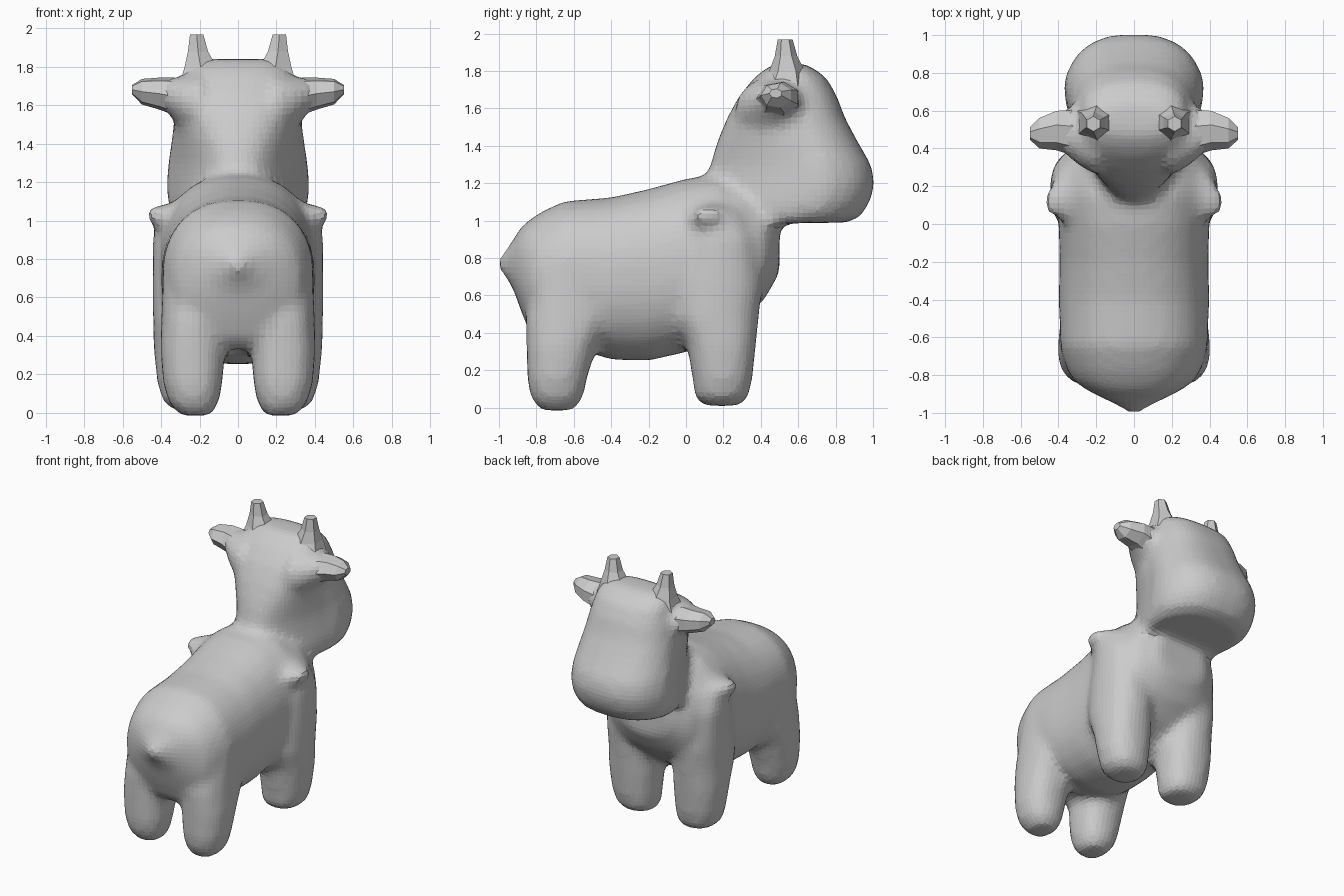
import bpy, bmesh, math
from mathutils import Vector

if "Cube" in bpy.data.objects:
    bpy.data.objects.remove(bpy.data.objects["Cube"])


def spow(v, p):
    return math.copysign(abs(v) ** p, v)


def ring(c, u, v, n=28, e=2.3, taper=0.0):
    """Superellipse ring round c with half axes u, v; taper narrows u on the -v half."""
    c, u, v = Vector(c), Vector(u), Vector(v)
    pts = []
    for i in range(n):
        a = 2 * math.pi * (i + 0.5) / n
        s, t = spow(math.cos(a), 2 / e), spow(math.sin(a), 2 / e)
        pts.append(c + u * s * (1 - taper * max(0, 0.35 - t) / 1.35) + v * t)
    return pts


def loft(name, rings):
    """Closed skin through a list of rings."""
    bm = bmesh.new()
    rows = [[bm.verts.new(p) for p in r] for r in rings]
    n = len(rows[0])
    for a, b in zip(rows, rows[1:]):
        for i in range(n):
            j = (i + 1) % n
            bm.faces.new((a[i], a[j], b[j], b[i]))
    bm.faces.new(rows[0])
    bm.faces.new(rows[-1])
    bmesh.ops.recalc_face_normals(bm, faces=bm.faces)
    me = bpy.data.meshes.new(name)
    bm.to_mesh(me)
    bm.free()
    ob = bpy.data.objects.new(name, me)
    bpy.context.collection.objects.link(ob)
    return ob


# torso with pointed tail: y, centre z, half width, half height
torso = [(-1.01, .77, .015, .015), (-.96, .77, .09, .075), (-.92, .765, .17, .14),
         (-.88, .74, .25, .23), (-.83, .70, .32, .31), (-.77, .69, .355, .36),
         (-.65, .72, .39, .385), (-.40, .69, .40, .435), (-.20, .71, .395, .46),
         (0, .76, .40, .465), (.15, .80, .41, .445), (.30, .83, .40, .37),
         (.42, .85, .34, .27), (.50, .87, .2, .15)]
parts = [loft("torso", [ring((0, y, z), (w, 0, 0), (0, 0, h)) for y, z, w, h in torso])]

# neck and head, horizontal slices: z, back y, front y, half width, taper to the back
head = [(.90, .12, .40, .25, .3), (.985, .12, .50, .30, .3), (.99, .12, .86, .31, .3),
        (1.02, .12, .93, .355, .4), (1.1, .10, .985, .385, .5), (1.2, .10, 1.01, .39, .55),
        (1.3, .13, .99, .38, .5), (1.42, .165, .92, .36, .35), (1.55, .22, .85, .335, .1),
        (1.66, .28, .81, .31, 0), (1.76, .36, .755, .28, 0), (1.81, .42, .69, .25, 0),
        (1.84, .48, .63, .19, 0)]
parts.append(loft("head", [ring((0, (a + b) / 2, z), (w, 0, 0), (0, (b - a) / 2, 0), e=2.6, taper=t)
                           for z, a, b, w, t in head]))

# legs: centre x, centre y, z, half sizes in x and y
front_leg = [(.23, .19, .01, .10, .10), (.245, .19, .06, .145, .145), (.255, .195, .15, .165, .16),
             (.26, .19, .33, .18, .185), (.26, .165, .48, .183, .225), (.26, .18, .65, .185, .23),
             (.26, .20, .9, .185, .19), (.27, .18, 1.05, .15, .12)]
back_leg = [(.22, -.69, -.015, .08, .09), (.23, -.69, .05, .13, .14), (.235, -.69, .15, .155, .16),
            (.235, -.665, .33, .17, .19), (.225, -.62, .48, .175, .24), (.21, -.6, .8, .18, .2)]
for label, rows in (("front_leg", front_leg), ("back_leg", back_leg)):
    for s in (-1, 1):
        parts.append(loft(label, [ring((s * x, y, z), (rx, 0, 0), (0, ry, 0), 20)
                                  for x, y, z, rx, ry in rows]))

# soft shoulder tips: x, y, z, radius; and ear roots: x, y, z, half sizes in y and z
for s in (-1, 1):
    parts.append(loft("shoulder_tip", [ring((s * x, y, z), (0, r * 1.6, 0), (0, 0, r), 12, 2)
                                       for x, y, z, r in ((.32, .16, .99, .11), (.42, .13, 1.02, .06), (.475, .11, 1.035, .03))]))
    parts.append(loft("ear_root", [ring((s * x, y, z), (0, ry, 0), (0, 0, rz), 12, 2)
                                   for x, y, z, ry, rz in ((.2, .45, 1.59, .2, .18), (.3, .47, 1.62, .16, .13),
                                                           (.37, .49, 1.65, .12, .09), (.42, .5, 1.66, .08, .06))]))

# fuse everything into one soft body
bpy.ops.object.select_all(action='DESELECT')
for p in parts:
    p.select_set(True)
bpy.context.view_layer.objects.active = parts[0]
bpy.ops.object.join()
body = bpy.context.view_layer.objects.active
body.name = "body"
m = body.modifiers.new("fuse", 'REMESH')
m.mode = 'VOXEL'
m.voxel_size = 0.032
m = body.modifiers.new("soften", 'SMOOTH')
m.factor = 0.5
m.iterations = 6
bpy.ops.object.convert(target='MESH')


def mirrored(ob):
    ob.modifiers.new("mirror", 'MIRROR').use_axis = (True, False, False)


# ears, low-poly: x, centre y, centre z, half sizes in y and z
ear = [(.24, .47, 1.62, .14, .11), (.33, .49, 1.645, .125, .10), (.41, .50, 1.66, .11, .085),
       (.50, .485, 1.67, .085, .068), (.55, .48, 1.68, .035, .025)]
mirrored(loft("ears", [ring((x, y, z), (0, ry, 0), (0, 0, rz), 7, 2) for x, y, z, ry, rz in ear]))

# horns, low-poly: x, y, z, radius
horn = [(.185, .53, 1.70, .14), (.195, .54, 1.80, .095), (.208, .535, 1.88, .06), (.215, .53, 1.968, .04)]
mirrored(loft("horns", [ring((x, y, z), (r, 0, 0), (0, r, 0), 6, 2) for x, y, z, r in horn]))
